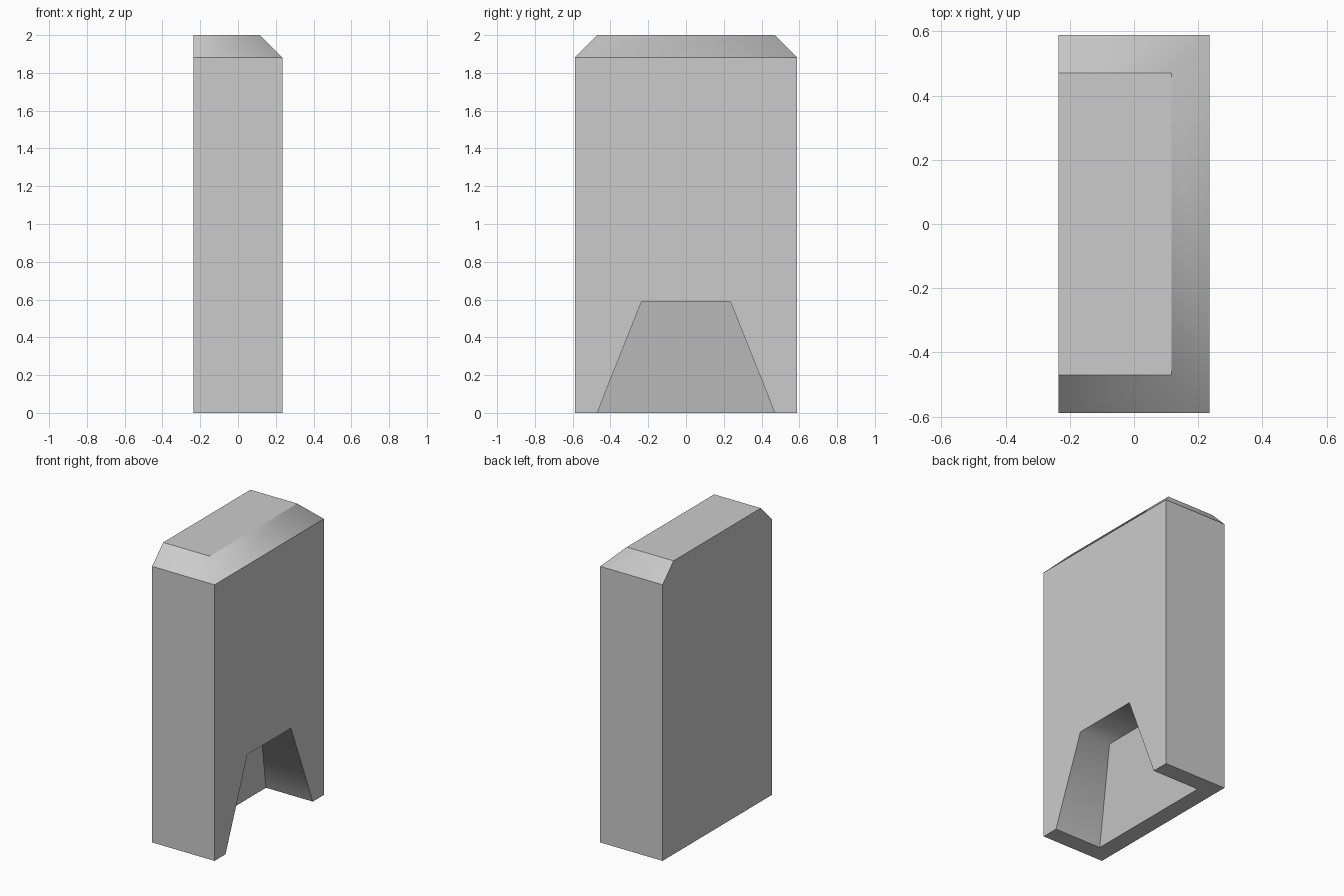
import bpy, bmesh

if "Cube" in bpy.data.objects:
    bpy.data.objects.remove(bpy.data.objects["Cube"])

X, Y = 0.235, 0.588          # half width and half depth
SHOULDER, TOP, CHAMFER = 1.882, 2.0, 0.118

bm = bmesh.new()


def verts(points):
    return [bm.verts.new(p) for p in points]


def bridge(a, b, closed=True):
    """Join two matching rows of vertices with quads."""
    n = len(a)
    return [bm.faces.new((a[i], a[(i + 1) % n], b[(i + 1) % n], b[i]))
            for i in range(n if closed else n - 1)]


def ring(x_max, y, z):
    return verts([(-X, -y, z), (x_max, -y, z), (x_max, y, z), (-X, y, z)])


# Body levels: foot, shoulder and the smaller top (flush on the -x side)
foot = ring(X, Y, 0)
shoulder = ring(X, Y, SHOULDER)
top = ring(X - CHAMFER, Y - CHAMFER, TOP)

# Tapered notch: mouth on the +x face, leaning back wall inside
profile = [(-0.47, 0), (-0.235, 0.59), (0.235, 0.59), (0.47, 0)]
mouth = verts([(X, y, z) for y, z in profile])
inner = verts([(0 if z else -0.118, y, z) for y, z in profile])

# Plain sides, top and the chamfered edges
for i in (0, 2, 3):
    j = (i + 1) % 4
    bm.faces.new((foot[i], foot[j], shoulder[j], shoulder[i]))
chamfers = bridge(shoulder, top)
bm.faces.new(top)

# Notched face, underside around the notch, notch walls and its back
bm.faces.new([foot[1]] + mouth + [foot[2], shoulder[2], shoulder[1]])
bm.faces.new([foot[0], foot[3], foot[2], mouth[3], inner[3],
              inner[0], mouth[0], foot[1]])
walls = bridge(mouth, inner, closed=False)
bm.faces.new(inner)

bmesh.ops.recalc_face_normals(bm, faces=bm.faces)

# Smooth shading only round the chamfer corners and inside the notch
soft = (set(chamfers[:3]), set(walls))
for f in bm.faces:
    f.smooth = True
for e in bm.edges:
    e.smooth = any(all(f in group for f in e.link_faces) for group in soft)

mesh = bpy.data.meshes.new("notched_block")
bm.to_mesh(mesh)
bm.free()
block = bpy.data.objects.new("notched_block", mesh)
bpy.context.collection.objects.link(block)
